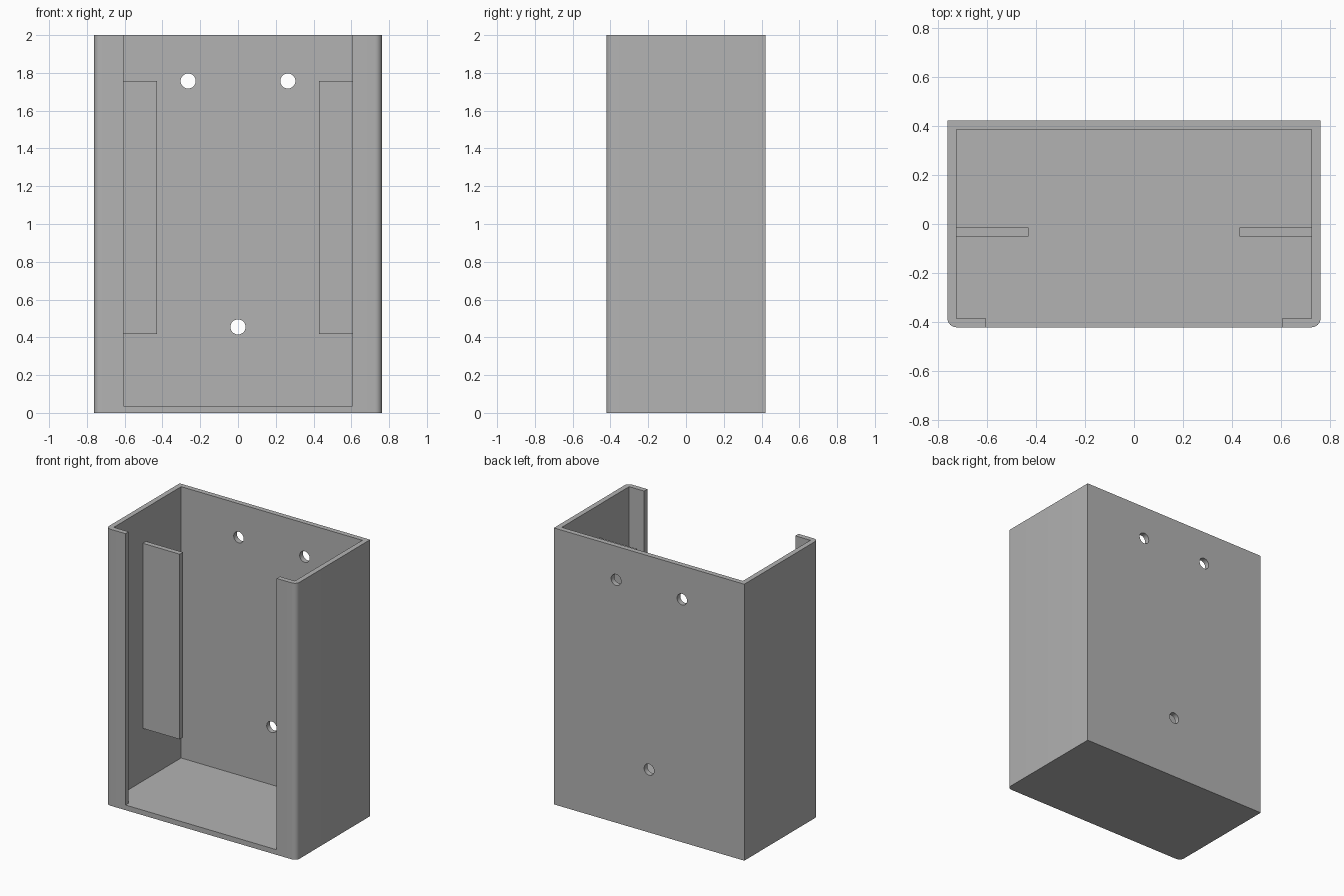
import bpy, bmesh, math
from mathutils import Matrix

if "Cube" in bpy.data.objects:
    bpy.data.objects.remove(bpy.data.objects["Cube"], do_unlink=True)

HX, HY, H, WALL, R = 0.762, 0.422, 2.0, 0.037, 0.037
LIP_X = 0.605

grey = bpy.data.materials.new("plain grey")
grey.use_nodes = True
colour = (0.45, 0.45, 0.45, 1)
grey.diffuse_color = colour
grey.node_tree.nodes["Principled BSDF"].inputs["Base Color"].default_value = colour


def add_object(name, bm):
    bmesh.ops.recalc_face_normals(bm, faces=bm.faces)
    mesh = bpy.data.meshes.new(name)
    bm.to_mesh(mesh)
    bm.free()
    mesh.materials.append(grey)
    obj = bpy.data.objects.new(name, mesh)
    bpy.context.collection.objects.link(obj)
    return obj


def prism(name, outline, z0, z1):
    """Extrude an xy outline from z0 to z1."""
    bm = bmesh.new()
    face = bm.faces.new([bm.verts.new((x, y, z0)) for x, y in outline])
    top = bmesh.ops.extrude_face_region(bm, geom=[face])["geom"]
    verts = [v for v in top if isinstance(v, bmesh.types.BMVert)]
    bmesh.ops.translate(bm, verts=verts, vec=(0, 0, z1 - z0))
    return add_object(name, bm)


def mirrored(half):
    return half + [(-x, y) for x, y in reversed(half)]


def cut(target, cutter):
    cutter.hide_render = True
    mod = target.modifiers.new("cut", "BOOLEAN")
    mod.operation = "DIFFERENCE"
    mod.solver = "EXACT"
    mod.object = cutter
    bpy.context.view_layer.objects.active = target
    bpy.ops.object.modifier_apply(modifier=mod.name)
    bpy.data.objects.remove(cutter, do_unlink=True)


# Case block with rounded front corners
arc = [math.radians(a) for a in range(-90, 1, 15)]
right_half = [(HX - R + R * math.cos(a), -HY + R + R * math.sin(a)) for a in arc]
case = prism("case", mirrored(right_half + [(HX, HY)]), 0, H)

# Inner cavity with the front opening between the two lips
ix, iy = HX - WALL, HY - WALL
cavity = mirrored([(LIP_X, -HY - 0.1), (LIP_X, -iy), (ix, -iy), (ix, iy)])
cut(case, prism("cavity_cutter", cavity, WALL, H + 0.1))

# Mounting holes through the back wall
for x, z in [(-0.264, 1.757), (0.264, 1.757), (0, 0.455)]:
    bm = bmesh.new()
    place = Matrix.Translation((x, HY, z)) @ Matrix.Rotation(math.pi / 2, 4, "X")
    bmesh.ops.create_cone(bm, cap_ends=True, segments=32, radius1=0.04,
                          radius2=0.04, depth=0.2, matrix=place)
    cut(case, add_object("hole_cutter", bm))

# Inner divider fins on both side walls
for side, name in ((1, "left_fin"), (-1, "right_fin")):
    outline = [(side * x, y) for x, y in
               [(0.43, -0.052), (ix + 0.01, -0.052), (ix + 0.01, -0.015), (0.43, -0.015)]]
    prism(name, outline, 0.418, 1.757)

# Smooth the rounded corners and holes, keep edges crisp
bpy.ops.object.select_all(action="DESELECT")
case.select_set(True)
bpy.context.view_layer.objects.active = case
bpy.ops.object.shade_smooth_by_angle(angle=math.radians(30))
